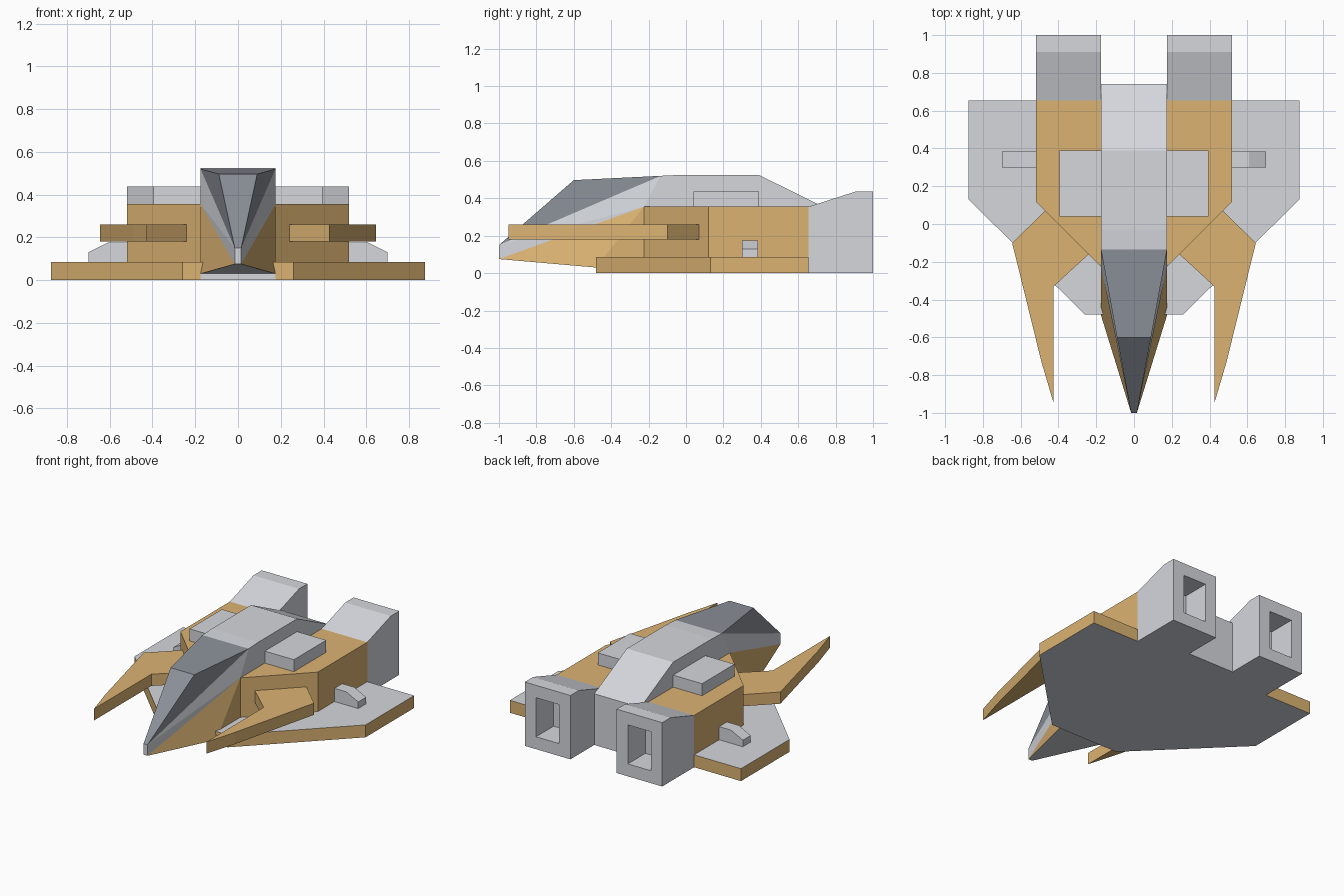
import bpy
import bmesh

cube = bpy.data.objects.get("Cube")
if cube:
    bpy.data.objects.remove(cube, do_unlink=True)


def material(name, rgb):
    m = bpy.data.materials.new(name)
    m.use_nodes = True
    m.diffuse_color = (*rgb, 1)
    m.node_tree.nodes["Principled BSDF"].inputs["Base Color"].default_value = (*rgb, 1)
    return m


grey = material("light grey", (0.66, 0.68, 0.72))
tan = material("tan", (0.71, 0.45, 0.17))
canopy = material("slate canopy", (0.26, 0.28, 0.32))


def finish(name, bm, mats, mirror=False):
    bmesh.ops.recalc_face_normals(bm, faces=bm.faces)
    mesh = bpy.data.meshes.new(name)
    bm.to_mesh(mesh)
    bm.free()
    for m in mats:
        mesh.materials.append(m)
    obj = bpy.data.objects.new(name, mesh)
    bpy.context.collection.objects.link(obj)
    if mirror:
        obj.modifiers.new("mirror", "MIRROR")
    return obj


def prism(outline, low, high, axis):
    """Extrude a 2D outline along an axis; the outline uses the other two axes in order."""
    def place(p, d):
        co = list(p)
        co.insert("xyz".index(axis), d)
        return co

    bm = bmesh.new()
    a = [bm.verts.new(place(p, low)) for p in outline]
    b = [bm.verts.new(place(p, high)) for p in outline]
    bm.faces.new(a)
    bm.faces.new(b)
    for i in range(len(a)):
        bm.faces.new((a[i - 1], a[i], b[i], b[i - 1]))
    bmesh.ops.recalc_face_normals(bm, faces=bm.faces)
    return bm


# Base plate: grey faces with a tan rim
half = [(0.26, -0.48), (0.875, 0.13), (0.875, 0.655)]
bm = prism(half + [(-x, y) for x, y in reversed(half)], 0, 0.085, "z")
for f in bm.faces:
    f.material_index = 0 if abs(f.normal.z) > 0.5 else 1
finish("base_plate", bm, [grey, tan])

# Side hulls
hull = [(0.175, -0.225), (0.52, 0.12), (0.52, 0.655), (0.175, 0.655)]
finish("side_hull", prism(hull, 0.04, 0.355, "z"), [tan], True)

# Forward curved prongs
prong = [(0.24, -0.16), (0.425, -0.33), (0.425, -0.95), (0.49, -0.73), (0.645, -0.1), (0.47, 0.07)]
finish("prong", prism(prong, 0.18, 0.26, "z"), [tan], True)

# Raised hull panels
panel = [(0.17, 0.04), (0.395, 0.04), (0.395, 0.39), (0.17, 0.39)]
finish("hull_panel", prism(panel, 0.35, 0.437, "z"), [grey], True)

# Small side fins
fin = [(0.5, 0.08), (0.7, 0.08), (0.7, 0.13), (0.61, 0.175), (0.5, 0.175)]
finish("side_fin", prism(fin, 0.30, 0.385, "y"), [grey], True)

# Engines with recessed rear nozzles
engine = [(0.655, 0), (1, 0), (1, 0.437), (0.91, 0.437), (0.655, 0.355)]
bm = prism(engine, 0.175, 0.52, "x")
rear = [f for f in bm.faces if f.normal.y > 0.9]
bmesh.ops.inset_region(bm, faces=rear, thickness=0.085, use_even_offset=True)
bmesh.ops.inset_individual(bm, faces=rear, thickness=0, depth=-0.19)
finish("engine", bm, [grey], True)

# Central fuselage with pointed nose and canopy
points = {
    "tail_low": (0.175, 0.742, 0), "tail_top": (0.175, 0.742, 0.35),
    "roof_back": (0.175, 0.39, 0.525), "roof_front": (0.175, -0.03, 0.525),
    "brow": (0.175, -0.135, 0.52), "crest": (0.09, -0.6, 0.497),
    "tip_top": (0.015, -1, 0.15), "tip_low": (0.015, -1, 0.075),
    "chin": (0.175, -0.482, 0.03), "keel": (0.175, -0.482, 0),
    "shoulder": (0.175, -0.225, 0.355),
}
GREY, TAN, CANOPY = range(3)
sides = [
    ("tail_low tail_top roof_back roof_front brow shoulder", GREY),
    ("shoulder chin keel tail_low", TAN),
    ("brow crest tip_top", CANOPY),
    ("brow tip_top shoulder", GREY),
    ("tip_top tip_low shoulder", GREY),
    ("shoulder tip_low chin", TAN),
]
bm = bmesh.new()
left = {k: bm.verts.new(p) for k, p in points.items()}
right = {k: bm.verts.new((-x, y, z)) for k, (x, y, z) in points.items()}
for names, index in sides:
    for side in (left, right):
        bm.faces.new([side[n] for n in names.split()]).material_index = index
ring = [k for k in points if k != "shoulder"]
for i, b in enumerate(ring):
    a = ring[i - 1]
    f = bm.faces.new((left[a], left[b], right[b], right[a]))
    f.material_index = CANOPY if b in ("crest", "tip_top") else GREY
finish("fuselage", bm, [grey, tan, canopy])
